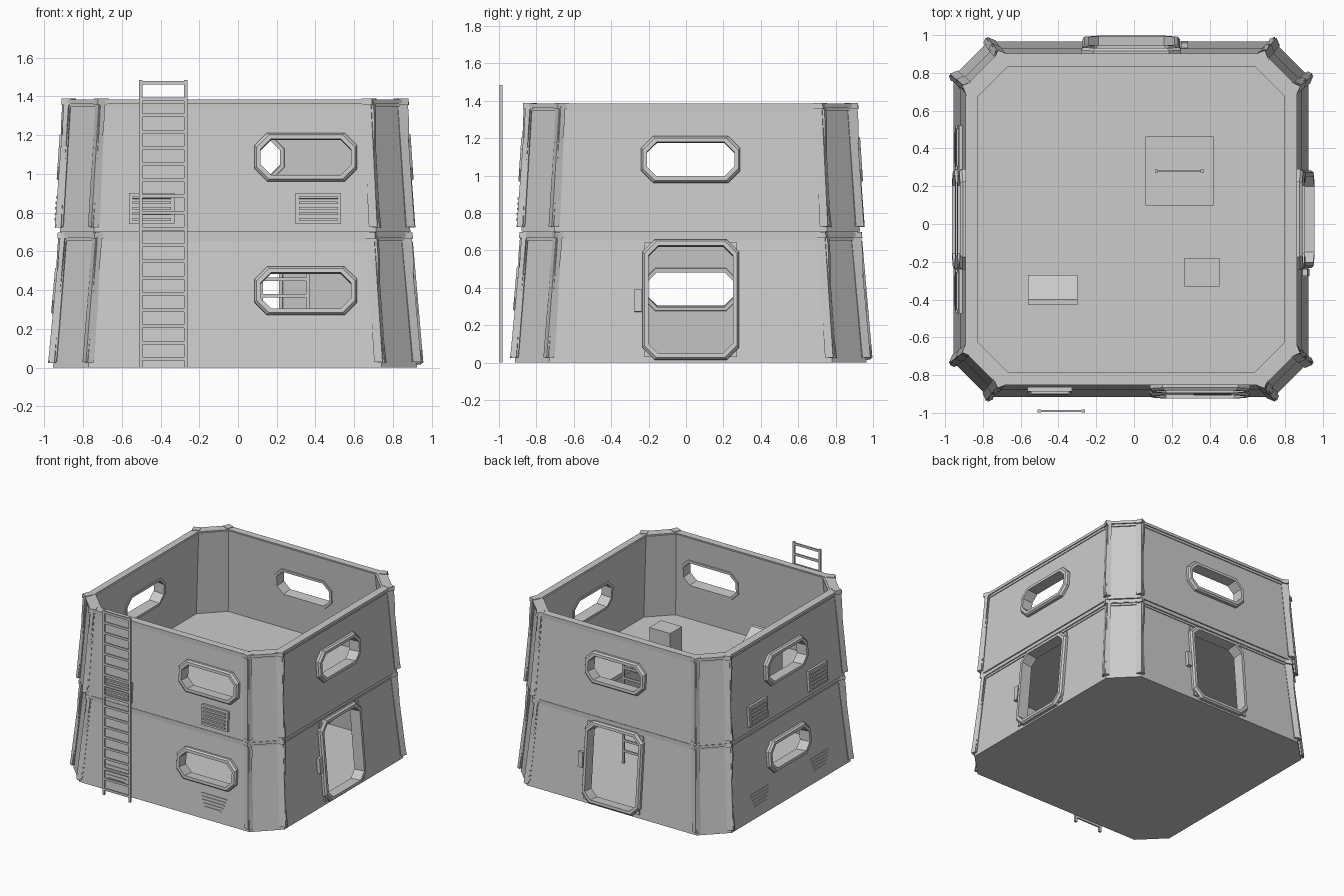
import bpy, bmesh, math
from mathutils import Vector, Matrix

if "Cube" in bpy.data.objects:
    bpy.data.objects.remove(bpy.data.objects["Cube"])

grey = bpy.data.materials.new("light grey")
grey.use_nodes = True
grey.diffuse_color = (0.6, 0.6, 0.6, 1)
grey.node_tree.nodes["Principled BSDF"].inputs["Base Color"].default_value = (0.6, 0.6, 0.6, 1)

CX, CY = -0.015, 0.025
WALL = 0.05
FLAT = 0.805  # straight part of each side as a share of its half width
# storey: bottom z, top z, half width at bottom, half width at top
LOWER = (0.0, 0.69, 0.94, 0.88)
UPPER = (0.70, 1.38, 0.905, 0.86)
FRONT, RIGHT, BACK, LEFT = -90, 0, 90, 180


def finish(name, bm):
    bmesh.ops.recalc_face_normals(bm, faces=bm.faces[:])
    mesh = bpy.data.meshes.new(name)
    bm.to_mesh(mesh)
    bm.free()
    mesh.materials.append(grey)
    obj = bpy.data.objects.new(name, mesh)
    bpy.context.collection.objects.link(obj)
    return obj


def loft(name, rings, matrix=Matrix(), loop=False):
    """Skin rings of equal length; loop joins last to first, otherwise ends are capped."""
    bm = bmesh.new()
    rows = [[bm.verts.new(matrix @ Vector(p)) for p in ring] for ring in rings]
    pairs = list(zip(rows, rows[1:])) + ([(rows[-1], rows[0])] if loop else [])
    for a, b in pairs:
        for i in range(len(a)):
            j = (i + 1) % len(a)
            bm.faces.new((a[i], a[j], b[j], b[i]))
    if not loop:
        bm.faces.new(rows[0])
        bm.faces.new(rows[-1])
    return finish(name, bm)


def box(name, size, centre, matrix=Matrix()):
    bm = bmesh.new()
    place = matrix @ Matrix.Translation(centre) @ Matrix.Diagonal((*size, 1))
    bmesh.ops.create_cube(bm, size=1, matrix=place)
    return finish(name, bm)


def chamfered(w, h, c, z):
    """Rectangle with cut corners, w and h being half sizes."""
    return [(w, -h + c, z), (w, h - c, z), (w - c, h, z), (-w + c, h, z),
            (-w, h - c, z), (-w, -h + c, z), (-w + c, -h, z), (w - c, -h, z)]


def plan(half, z):
    return [(x + CX, y + CY, zz) for x, y, zz in chamfered(half, half, half * (1 - FLAT), z)]


def half_at(storey, z):
    z0, z1, h0, h1 = storey
    return h0 + (h1 - h0) * (z - z0) / (z1 - z0)


def on_wall(storey, side, along, z):
    """Matrix on a sloped wall: x along it, y up it, z outward."""
    z0, z1, h0, h1 = storey
    a = math.radians(side)
    out = Vector((math.cos(a), math.sin(a), 0))
    tangent = Vector((-out.y, out.x, 0))
    up = (Vector((0, 0, 1)) - out * (h0 - h1) / (z1 - z0)).normalized()
    m = Matrix((tangent, up, tangent.cross(up))).transposed().to_4x4()
    m.translation = Vector((CX, CY, z)) + out * half_at(storey, z) + tangent * along
    return m


def cut(target, cutter):
    mod = target.modifiers.new("opening", "BOOLEAN")
    mod.object, mod.solver = cutter, "EXACT"
    bpy.context.view_layer.objects.active = target
    bpy.ops.object.modifier_apply(modifier=mod.name)
    bpy.data.objects.remove(cutter)


def opening(name, wall, storey, side, along, z, w, h):
    """Cut a hole through the wall and line it with a bevelled frame."""
    m = on_wall(storey, side, along, z)
    c, t = 0.065, 0.032
    inner = (w - t, h - t, c - 0.012)
    cut(wall, loft("cutter", [chamfered(w - t / 2, h - t / 2, c, d) for d in (-0.2, 0.1)], m))
    loft(name, [chamfered(*inner, -0.056), chamfered(w - 0.012, h - 0.012, c, -0.056),
                chamfered(w, h, c, -0.01), chamfered(w, h, c, 0.02),
                chamfered(w - 0.01, h - 0.01, c, 0.034), chamfered(*inner, 0.034)], m, loop=True)


def storey_shell(name, storey):
    z0, z1, h0, h1 = storey
    wall = loft(name + "_wall", [plan(h0, z0), plan(h1, z1), plan(h1 - WALL, z1),
                                 plan(h0 - WALL, z0)], loop=True)
    # Rim band around the top edge
    for part, a, b, grow in (("rim", z1 - 0.018, z1 + 0.004, 0.016), ("rim_band", z1 - 0.036, z1 - 0.018, 0.008)):
        h = half_at(storey, z1 - 0.018)
        loft(f"{name}_{part}", [plan(h + grow, a), plan(h + grow, b),
                                plan(h - 0.04, b), plan(h - 0.04, a)], loop=True)
    # Corner ribs, each with a tapering bracket and a cap
    for i in range(8):
        low, high = Vector(plan(h0, z0)[i]), Vector(plan(h1, z1)[i])
        angle = math.radians(22.5 + 45 * i)
        out = Vector((math.cos(angle), math.sin(angle), 0))
        side = Vector((-out.y, out.x, 0))

        def section(f, width, depth):
            p = low.lerp(high, f)
            return [p + side * s * width / 2 + out * d
                    for s, d in ((-1, -0.03), (1, -0.03), (1, depth), (-1, depth))]

        loft(f"{name}_rib", [section(0.04, 0.046, 0.016), section(0.99, 0.034, 0.016)])
        loft(f"{name}_rib_bracket", [section(0.45, 0.018, 0.012), section(0.85, 0.026, 0.028),
                                     section(0.985, 0.026, 0.028)])
        loft(f"{name}_rib_foot", [section(0.035, 0.03, 0.024), section(0.3, 0.018, 0.014)])
        loft(f"{name}_rib_cap", [section(0.965, 0.056, 0.026), section(1.012, 0.056, 0.026)])
    return wall


def ladder(name, x, y, width, top, rungs, first, step):
    for s in (-1, 1):
        box(name + "_rail", (0.018, 0.016, top), (x + s * (width / 2 - 0.009), y, top / 2))
    for i in range(rungs):
        box(name + "_rung", (width - 0.02, 0.012, 0.018), (x, y, first + i * step))


lower_wall = storey_shell("lower", LOWER)
upper_wall = storey_shell("upper", UPPER)

# Floors, with a ladder hatch in the upper one
loft("ground_floor", [plan(0.938, 0.0), plan(0.936, 0.02)])
upper_floor = loft("upper_floor", [plan(0.895, 0.67), plan(0.895, 0.705)])
cut(upper_floor, box("cutter", (0.36, 0.36, 0.3), (0.24, 0.28, 0.69)))

# Windows
WIN = (0.265, 0.125)
for side, along in ((FRONT, 0.365), (RIGHT, 0), (BACK, 0), (LEFT, 0)):
    opening("upper_window_frame", upper_wall, UPPER, side, along, 1.085, *WIN)
for side, along in ((FRONT, 0.365), (LEFT, 0)):
    opening("lower_window_frame", lower_wall, LOWER, side, along, 0.395, *WIN)

# Doors with a corner backing and a keypad beside each
for side in (RIGHT, BACK):
    opening("door_frame", lower_wall, LOWER, side, 0, 0.335, 0.258, 0.322)
    m = on_wall(LOWER, side, 0, 0.335)
    for sx in (-1, 1):
        for sy in (-1, 1):
            box("door_corner", (0.04, 0.04, 0.02), (sx * 0.228, sy * 0.286, 0.002), m)
    box("door_keypad", (0.038, 0.12, 0.036), (-0.282, -0.005, 0.01), m)

# Slatted vents: boxed upstairs, nearly flush downstairs
for side, offset in ((FRONT, 0.43), (LEFT, 0.38)):
    for along in (-offset, offset):
        m = on_wall(UPPER, side, along, 0.82)
        box("upper_vent", (0.235, 0.16, 0.03), (0, 0, 0.005), m)
        for i in range(5):
            box("upper_vent_slat", (0.2, 0.012, 0.016), (0, (i - 2) * 0.028, 0.024), m)
        m = on_wall(LOWER, side, along, 0.145)
        for i in range(5):
            box("lower_vent_slat", (0.15 + i * 0.02, 0.008, 0.012), (0, (i - 2) * 0.025, 0), m)

# Ladders
ladder("outer_ladder", -0.385, -0.99, 0.25, 1.485, 18, 0.045, 0.0838)
ladder("inner_ladder", 0.24, 0.28, 0.26, 0.82, 9, 0.12, 0.0838)

# Upper floor furniture: a crate and a sloped console
box("crate", (0.185, 0.15, 0.21), (0.36, -0.255, 0.805))
loft("console", [[(x, -0.43, 0.7), (x, -0.27, 0.7), (x, -0.27, 0.93),
                  (x, -0.40, 1.04), (x, -0.43, 1.04)] for x in (-0.56, -0.30)])
